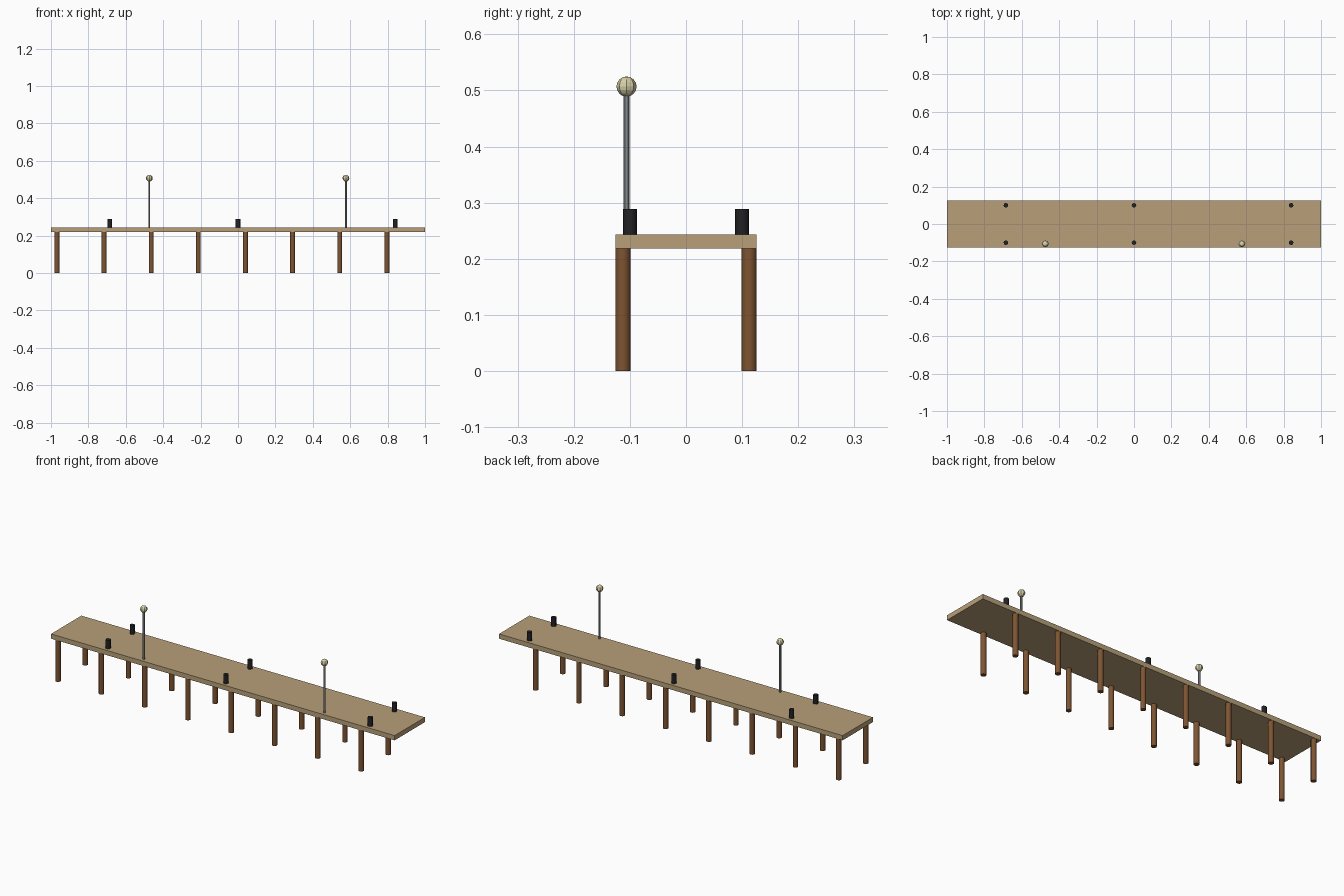
import bpy
import math

if "Cube" in bpy.data.objects:
    bpy.data.objects.remove(bpy.data.objects["Cube"])


def material(name, rgb):
    # sRGB bytes to a linear flat colour
    lin = [(c / 255 / 12.92) if c < 10 else ((c / 255 + 0.055) / 1.055) ** 2.4 for c in rgb]
    m = bpy.data.materials.new(name)
    m.diffuse_color = (*lin, 1)
    m.use_nodes = True
    m.node_tree.nodes["Principled BSDF"].inputs["Base Color"].default_value = m.diffuse_color
    return m


PLANK = material("pale timber", (184, 160, 122))
PILE = material("brown timber", (126, 84, 50))
IRON = material("black iron", (34, 34, 36))
STEEL = material("grey steel", (136, 138, 140))
GLOBE = material("cream glass", (216, 208, 168))


def finish(name, mat, smooth=False):
    ob = bpy.context.object
    ob.name = name
    ob.data.materials.append(mat)
    if smooth:
        bpy.ops.object.shade_smooth_by_angle(angle=math.radians(50))
    return ob


def post(name, mat, x, y, z0, z1, r, sides):
    bpy.ops.mesh.primitive_cylinder_add(vertices=sides, radius=r, depth=z1 - z0,
                                        location=(x, y, (z0 + z1) / 2))
    return finish(name, mat, True)


DECK_LOW, DECK_TOP = 0.218, 0.243

# Deck slab
bpy.ops.mesh.primitive_cube_add(size=1, location=(0, 0, (DECK_LOW + DECK_TOP) / 2))
bpy.context.object.scale = (2.0, 0.252, DECK_TOP - DECK_LOW)
bpy.ops.object.transform_apply(location=False, rotation=False, scale=True)
finish("deck", PLANK)

for side, y in (("front", -1), ("back", 1)):
    # Piles under the deck
    for i in range(8):
        post(f"{side}_pile_{i + 1}", PILE, -0.968 + 0.252 * i, y * 0.1125, 0, DECK_LOW, 0.0135, 10)
    # Mooring bollards
    for i, x in enumerate((-0.685, 0.0, 0.84)):
        post(f"{side}_bollard_{i + 1}", IRON, x, y * 0.1, DECK_TOP, 0.289, 0.0125, 8)

# Lamps along the front edge
for i, x in enumerate((-0.474, 0.577)):
    post(f"lamp_pole_{i + 1}", STEEL, x, -0.106, DECK_TOP, 0.495, 0.0053, 6)
    bpy.ops.mesh.primitive_uv_sphere_add(segments=8, ring_count=8, radius=0.018,
                                         location=(x, -0.106, 0.507))
    finish(f"lamp_globe_{i + 1}", GLOBE)
